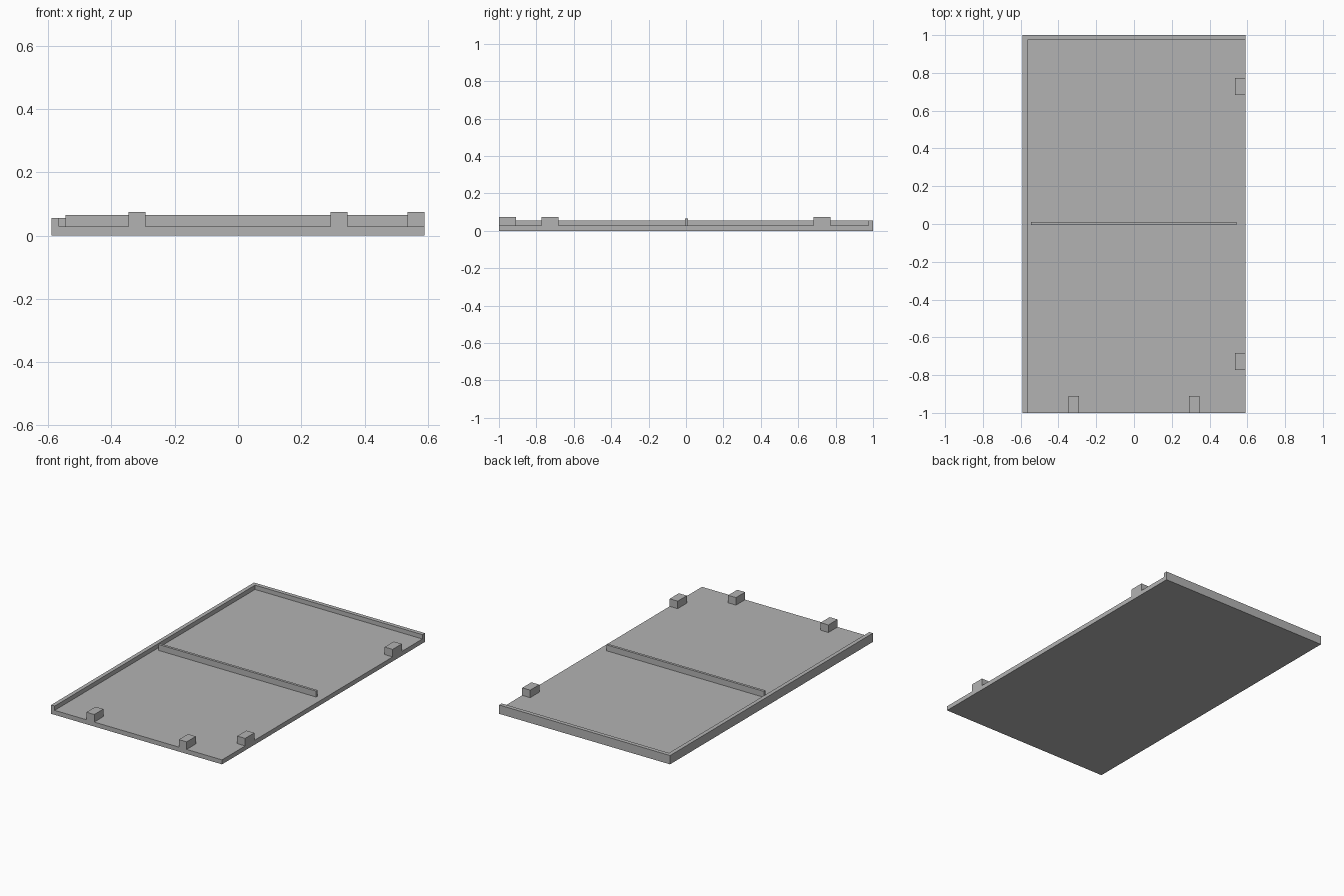
import bpy
import bmesh

cube = bpy.data.objects.get("Cube")
if cube:
    bpy.data.objects.remove(cube, do_unlink=True)

HALF_X, HALF_Y = 0.59, 1.0
BASE, RIM, RIB, PEG = 0.028, 0.055, 0.065, 0.075   # top heights
RIM_X, RIM_Y = -0.565, 0.975                       # inner edges of the rim

grey = bpy.data.materials.new("plain grey")
grey.use_nodes = True
grey.diffuse_color = (0.45, 0.45, 0.45, 1)
grey.node_tree.nodes["Principled BSDF"].inputs["Base Color"].default_value = grey.diffuse_color


def add_object(name, bm):
    bmesh.ops.recalc_face_normals(bm, faces=bm.faces)
    mesh = bpy.data.meshes.new(name)
    bm.to_mesh(mesh)
    bm.free()
    mesh.materials.append(grey)
    bpy.context.collection.objects.link(bpy.data.objects.new(name, mesh))


def raise_faces(bm, faces, height):
    result = bmesh.ops.extrude_face_region(bm, geom=faces)["geom"]
    verts = [g for g in result if isinstance(g, bmesh.types.BMVert)]
    bmesh.ops.translate(bm, verts=verts, vec=(0, 0, height))
    return [g for g in result if isinstance(g, bmesh.types.BMFace)]


def box(name, x0, x1, y0, y1, top):
    bm = bmesh.new()
    corners = [(x0, y0), (x1, y0), (x1, y1), (x0, y1)]
    face = bm.faces.new([bm.verts.new((x, y, BASE)) for x, y in corners])
    bottom = face.copy()
    raise_faces(bm, [face], top - BASE)
    bmesh.ops.remove_doubles(bm, verts=bm.verts, dist=0.0001)
    add_object(name, bm)


# Tray: a thin slab whose left-hand and back strips rise into an L-shaped rim
bm = bmesh.new()
rows = [[bm.verts.new((x, y, 0)) for x in (-HALF_X, RIM_X, HALF_X)]
        for y in (-HALF_Y, RIM_Y, HALF_Y)]
cells = [bm.faces.new((rows[j][i], rows[j][i + 1], rows[j + 1][i + 1], rows[j + 1][i]))
         for j in range(2) for i in range(2)]
floor = [f.copy() for f in cells]
tops = raise_faces(bm, cells, BASE)
rim = [f for f in tops
       if f.calc_center_median().x < RIM_X or f.calc_center_median().y > RIM_Y]
raise_faces(bm, rim, RIM - BASE)
bmesh.ops.remove_doubles(bm, verts=bm.verts, dist=0.0001)
add_object("tray", bm)

# Cross rib in the middle
box("cross_rib", -0.545, 0.543, -0.006, 0.01, RIB)

# Pegs along the two open edges
for side, s in (("right", -1), ("left", 1)):
    box(f"front_peg_{side}", s * 0.319 - 0.027, s * 0.319 + 0.027, -HALF_Y, -0.91, PEG)
for end, s in (("front", -1), ("back", 1)):
    box(f"side_peg_{end}", 0.535, HALF_X, s * 0.727 - 0.045, s * 0.727 + 0.045, PEG)
